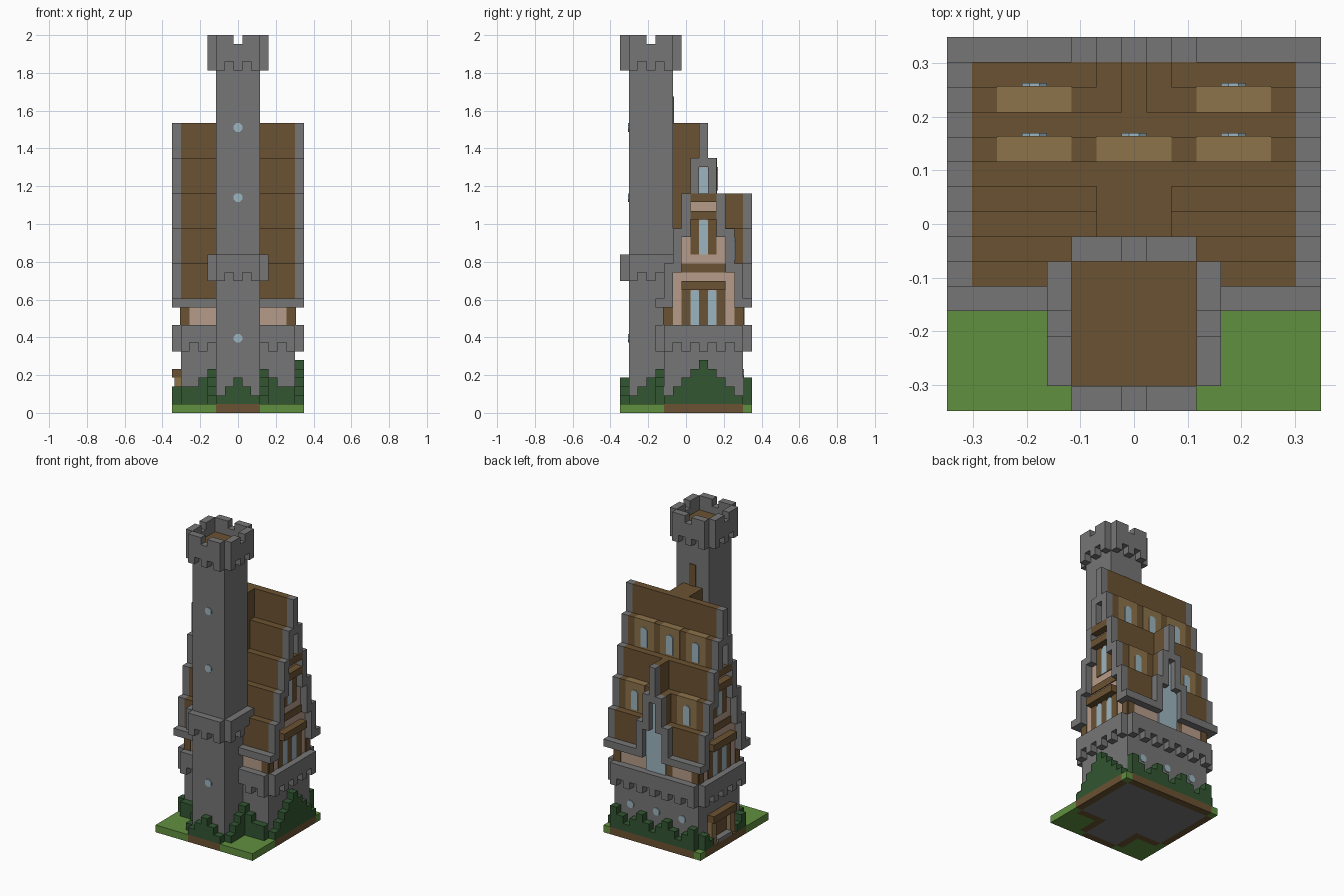
import bpy
import bmesh
from mathutils import Matrix, Vector

cube = bpy.data.objects.get("Cube")
if cube:
    bpy.data.objects.remove(cube, do_unlink=True)

UNIT = 2 / 43      # one block
HALF = 7.5         # half of the plot, in blocks
PLATE = 0.12       # thickness of window plates, in blocks


def material(name, *rgb):
    mat = bpy.data.materials.new(name)
    mat.use_nodes = True
    mat.diffuse_color = (*rgb, 1)
    mat.node_tree.nodes["Principled BSDF"].inputs["Base Color"].default_value = (*rgb, 1)
    return mat


stone = material("grey_stone", .18, .18, .18)
wood = material("brown_wood", .145, .085, .032)
oak = material("light_oak", .265, .17, .07)
plaster = material("pink_plaster", .46, .33, .25)
glass = material("pale_glass", .33, .46, .52)
grass = material("grass_green", .12, .28, .05)
leaf = material("hedge_green", .032, .092, .032)


def finish(name, bm, mat):
    mesh = bpy.data.meshes.new(name)
    bmesh.ops.recalc_face_normals(bm, faces=bm.faces)
    bm.transform(Matrix.Scale(UNIT, 4) @ Matrix.Translation((-HALF, -HALF, 0)))
    bm.to_mesh(mesh)
    bm.free()
    mesh.materials.append(mat)
    obj = bpy.data.objects.new(name, mesh)
    bpy.context.collection.objects.link(obj)
    return obj


def blocks(name, mat, boxes):
    """One object from boxes given as x, y and z ranges in blocks."""
    bm = bmesh.new()
    for x, y, z in boxes:
        low, high = Vector((x[0], y[0], z[0])), Vector((x[1], y[1], z[1]))
        move = Matrix.Translation((low + high) / 2)
        bmesh.ops.create_cube(bm, size=1, matrix=move @ Matrix.Diagonal((*(high - low), 1)))
    return finish(name, bm, mat)


def mirrored(boxes):
    """The boxes and their copies on the other side of x = 0."""
    boxes = list(boxes)
    return boxes + [((15 - x[1], 15 - x[0]), y, z) for x, y, z in boxes]


def cell(i):
    return (i, i + 1)


def outline(a, b, low, high, shape):
    """Window outline: round, arched or square."""
    if shape == "round":
        c = .3
        return [(a + c, low), (b - c, low), (b, low + c), (b, high - c),
                (b - c, high), (a + c, high), (a, high - c), (a, low + c)]
    c = .3 if shape == "arch" else 0
    points = [(a, low), (b, low), (b, high - c), (b - c, high), (a + c, high), (a, high - c)]
    return points if c else points[:3] + points[-1:]


def panes(name, axis, face, sign, shapes, mat=glass):
    """Thin plates lying on a wall that faces along the given axis."""
    bm = bmesh.new()
    for shape in shapes:
        ring = []
        for h, z in outline(*shape):
            ring.append(bm.verts.new((face, h, z) if axis == "x" else (h, face, z)))
        plate = bmesh.ops.extrude_face_region(bm, geom=[bm.faces.new(ring)])
        step = sign * PLATE
        move = (step, 0, 0) if axis == "x" else (0, step, 0)
        bmesh.ops.translate(bm, vec=move, verts=[g for g in plate["geom"] if isinstance(g, bmesh.types.BMVert)])
    return finish(name, bm, mat)


def band(name, x, y, low, top, notch=False):
    """Projecting stone ring around a block, on corbels; optional battlement gaps."""
    boxes = []
    for span, other, flip in ((x, y, False), (y, x, True)):
        middle = (span[0] + span[1]) // 2
        for side in (other[0] - 1, other[1]):
            parts = [(span, (low + 1, top - 1))]
            if notch:
                parts += [((span[0], middle), (top - 1, top)), ((middle + 1, span[1]), (top - 1, top))]
            else:
                parts += [(span, (top - 1, top))]
            parts += [(cell(i), (low, low + 1)) for i in range(span[0], span[1], 2)]
            for run, z in parts:
                boxes.append((cell(side), run, z) if flip else (run, cell(side), z))
    return blocks(name, stone, boxes)


HOUSE_X, HOUSE_Y = (1, 14), (5, 14)
TOWER_X, TOWER_Y = (5, 10), (1, 6)

# Ground: lawn and the soil strip around the walls
ground = (0, 1)
blocks("lawn", grass, mirrored([((0, 4), (0, 4), ground), (cell(4), ground, ground),
                                (ground, cell(4), ground), (ground, cell(14), ground)]))
blocks("soil", wood, mirrored([(ground, HOUSE_Y, ground), ((1, 5), cell(4), ground),
                               (cell(4), (1, 4), ground)])
       + [(HOUSE_X, cell(14), ground), (TOWER_X, ground, ground)])

# Stone ground floor and its parapet
blocks("ground_floor", stone, [(HOUSE_X, HOUSE_Y, (0, 10))])
band("parapet", HOUSE_X, HOUSE_Y, 7, 10)

# Tower
blocks("tower_shaft", stone, [(TOWER_X, TOWER_Y, (0, 40))])
band("tower_band", TOWER_X, TOWER_Y, 15, 18)
band("tower_crown", TOWER_X, TOWER_Y, 39, 43, notch=True)
blocks("tower_floor", wood, [(TOWER_X, TOWER_Y, (40, 41))])
panes("tower_windows", "y", 1, -1, [(7, 8, z, z + 1, "round") for z in (8, 24, 32)])
panes("tower_door", "y", 6, 1, [(7, 8, 33, 36, "square")], wood)

# Stepped roof, gable walls and gable edging; row k is mirrored about the ridge
walls, roof, edging = [], [], []
for k in range(5, 10):
    bottom, top = 4 * k - 8, 4 * k - 3
    walls.append((HOUSE_X, (k, 19 - k), (max(10, bottom - 4), bottom)))
    for row in {k, 18 - k}:
        roof.append((HOUSE_X, cell(row), (bottom, top)))
        edging.append((ground, cell(row), (bottom + (k == 8), top)))
blocks("upper_walls", plaster, walls)
blocks("main_roof", wood, roof)
blocks("gable_edging", stone, mirrored(edging))
blocks("front_eave", stone, [((0, 15), cell(4), (12, 13))])
blocks("back_eave", stone, mirrored([((0, 5), cell(14), (12, 13))]))
blocks("tower_link_roof", wood, [((6, 9), (6, 9), (20, 33))])

# Back dormer
dormer, dormer_edge = [], []
for i, x in enumerate((5, 6, 7)):
    dormer.append(((x, 15 - x), (10, 14), (10 if i == 0 else 13 + 4 * i, 17 + 4 * i)))
    for column in {x, 14 - x}:
        dormer_edge.append((cell(column), cell(14), (12 + 4 * i, 17 + 4 * i)))
blocks("dormer_roof", wood, dormer)
blocks("dormer_edging", stone, dormer_edge)
panes("dormer_window", "y", 14.05, 1, [(6, 9, 10, 16, "arch"), (7, 8, 16, 20, "arch")])

# Oak panels with arched windows set in the back of the roof
for name, back, low, columns in (("upper", 11, 25, (2, 6, 10)), ("lower", 13, 17, (2, 10))):
    blocks(name + "_roof_panels", oak,
           [((x, x + 3), (back - 1, back + .04), (low, low + 4.04)) for x in columns])
    panes(name + "_roof_windows", "y", back + .04, 1,
          [(x + 1, x + 2, low + .3, low + 3, "arch") for x in columns])

# Gable timber, lintels and windows on both ends
for side, face, sign in (("right", 14, 1), ("left", 1, -1)):
    timber = [(y, y + 1, 10, 14, "square") for y in (7, 9, 11)]
    timber += [(y, y + 1, 18, 22, "square") for y in (8, 10)]
    timber += [(y, y + 1, 10, 12, "square") for y in (5, 13)]
    timber.append((7, 12, 16, 17, "square"))
    panes(side + "_gable_timber", "x", face, sign, timber, wood)
    panes(side + "_gable_windows", "x", face, sign,
          [(8, 9, 10, 14, "arch"), (10, 11, 10, 14, "arch"),
           (9, 10, 18, 22, "arch"), (9, 10, 25, 28, "arch")])
blocks("gable_lintels", wood, mirrored(
    (ground, y, cell(z)) for y, z in (((7, 12), 14), ((8, 11), 22), ((8, 11), 24))))

# Timber corner posts on front and back walls
for name, face, sign in (("front", 5, -1), ("back", 14, 1)):
    panes(name + "_corner_posts", "y", face, sign,
          [(x, x + 1, 10, 12, "square") for x in (1, 13)], wood)
panes("cellar_windows", "y", 14, 1, [(x, x + 1, 4, 5, "round") for x in (3, 7, 11)])

# Side porch
blocks("porch_roof", wood, [(ground, (7, 12), (4, 5))])
blocks("porch_posts", oak, [((.3, 1), cell(y), (1, 4)) for y in (7, 11)])
blocks("porch_step", stone, [(ground, (8, 11), (1, 1.5))])
panes("porch_door", "x", 1, -1, [(8, 11, 1, 4, "square")], wood)

# Hedges
hedge = [(cell(14), cell(y), (1, 6 - abs(y - 9))) for y in range(5, 14)]
hedge += [(ground, cell(y), (1, 3 if y in (5, 13) else 2)) for y in (5, 6, 12, 13)]
hedge += [(cell(x), cell(14), (1, 2 + abs((x - 1) % 4 - 2))) for x in range(1, 14)]
hedge += [(cell(x), ground, (1, 4 - abs(x - 7))) for x in range(5, 10)]
hedge += mirrored((cell(x), cell(4), (1, max(3, x + 1))) for x in range(1, 5))
hedge += mirrored((cell(4), cell(y), (1, y + 1)) for y in range(1, 4))
blocks("hedges", leaf, hedge)
